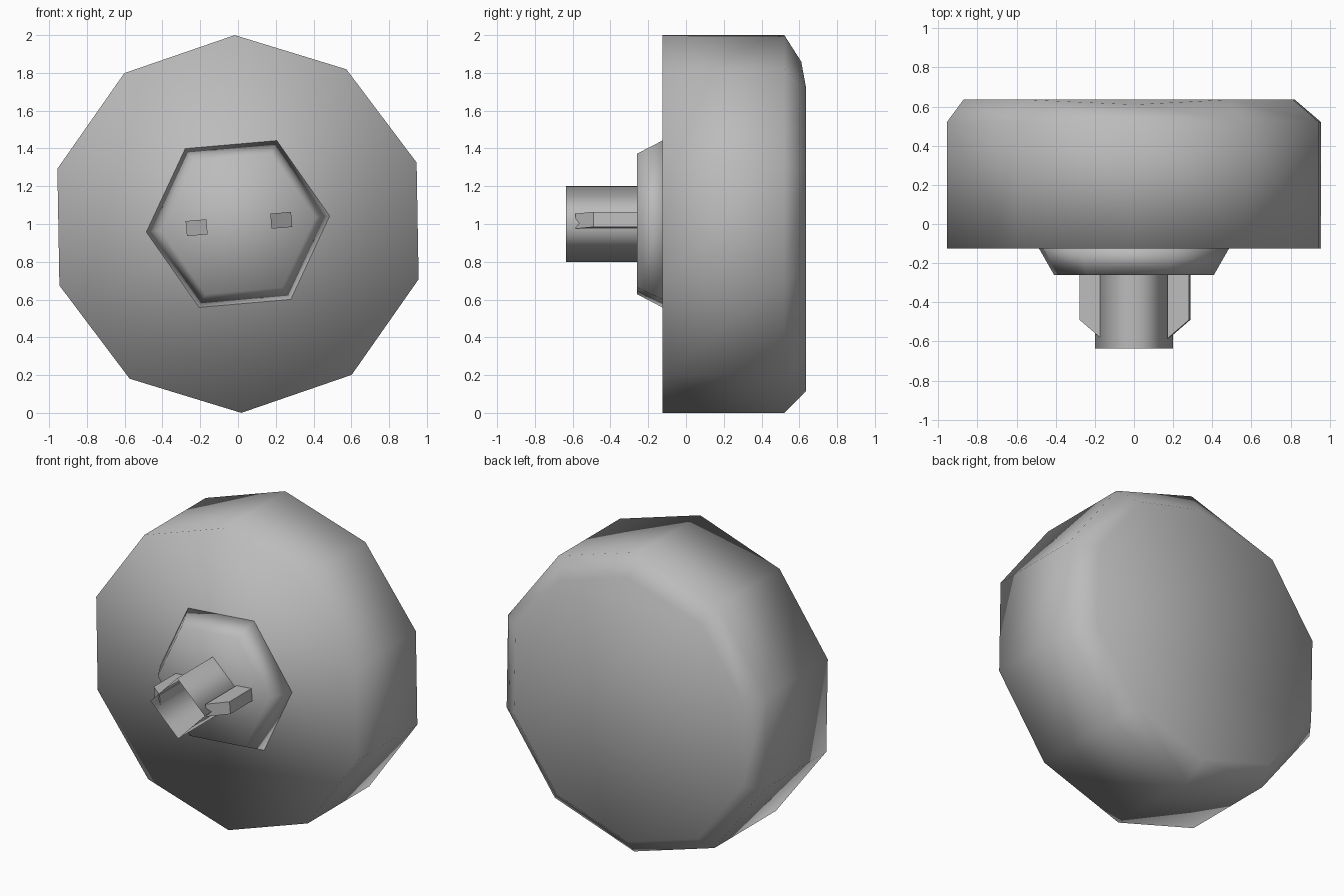
import bpy, bmesh
from math import sin, cos, radians
from mathutils import Matrix, Vector

cube = bpy.data.objects.get("Cube")
if cube:
    bpy.data.objects.remove(cube, do_unlink=True)

grey = bpy.data.materials.new("plain grey")
grey.use_nodes = True
COLOUR = (0.5, 0.5, 0.5, 1)
grey.diffuse_color = COLOUR
grey.node_tree.nodes["Principled BSDF"].inputs["Base Color"].default_value = COLOUR
AXIS_HEIGHT = 1.0


def finish(bm, name, smooth):
    bmesh.ops.recalc_face_normals(bm, faces=bm.faces)
    mesh = bpy.data.meshes.new(name)
    bm.to_mesh(mesh)
    bm.free()
    mesh.materials.append(grey)
    for p in mesh.polygons:
        p.use_smooth = smooth
    obj = bpy.data.objects.new(name, mesh)
    bpy.context.collection.objects.link(obj)
    return obj


def lathe(bm, profile, sides, start, caps=True):
    """Rings of (radius, y, x shift) around the y axis, first vertex at the start angle."""
    rings = []
    for r, y, dx in profile:
        angles = [radians(start + 360 * i / sides) for i in range(sides)]
        rings.append([bm.verts.new((dx + r * cos(a), y, AXIS_HEIGHT + r * sin(a)))
                      for a in angles])
    for a, b in zip(rings, rings[1:]):
        for i in range(sides):
            j = (i + 1) % sides
            bm.faces.new((a[i], a[j], b[j], b[i]))
    if caps:
        bm.faces.new(rings[0])
        bm.faces.new(rings[-1])
    return rings


# Ten-sided head with a bevelled back; its top bevel corner is slightly sunken
bm = bmesh.new()
rings = lathe(bm, [(1, -0.125, 0), (1, 0.52, 0), (0.885, 0.635, -0.025)], 10, 91)
rings[-1][0].co = Vector((0, 0.61, 1.86))
finish(bm, "head", True)

# Six-sided tapered collar
bm = bmesh.new()
lathe(bm, [(0.41, -0.26, 0), (0.49, -0.12, 0)], 6, 5)
finish(bm, "collar", True)

# Open four-sided stem
bm = bmesh.new()
lathe(bm, [(0.2, -0.635, 0), (0.2, -0.25, 0)], 4, 91, caps=False)
finish(bm, "stem", True)

# Two side fins with slanted tips
for name, turn in (("left_fin", 5), ("right_fin", 185)):
    bm = bmesh.new()
    outline = [(0.17, -0.25), (0.17, -0.585), (0.28, -0.49), (0.28, -0.25)]
    face = bm.faces.new([bm.verts.new((x, y, -0.04)) for x, y in outline])
    grown = bmesh.ops.extrude_face_region(bm, geom=[face])
    bmesh.ops.translate(bm, vec=(0, 0, 0.08),
                        verts=[g for g in grown["geom"] if isinstance(g, bmesh.types.BMVert)])
    bm.transform(Matrix.Translation((0.005, 0, AXIS_HEIGHT))
                 @ Matrix.Rotation(radians(-turn), 4, 'Y'))
    finish(bm, name, False)
